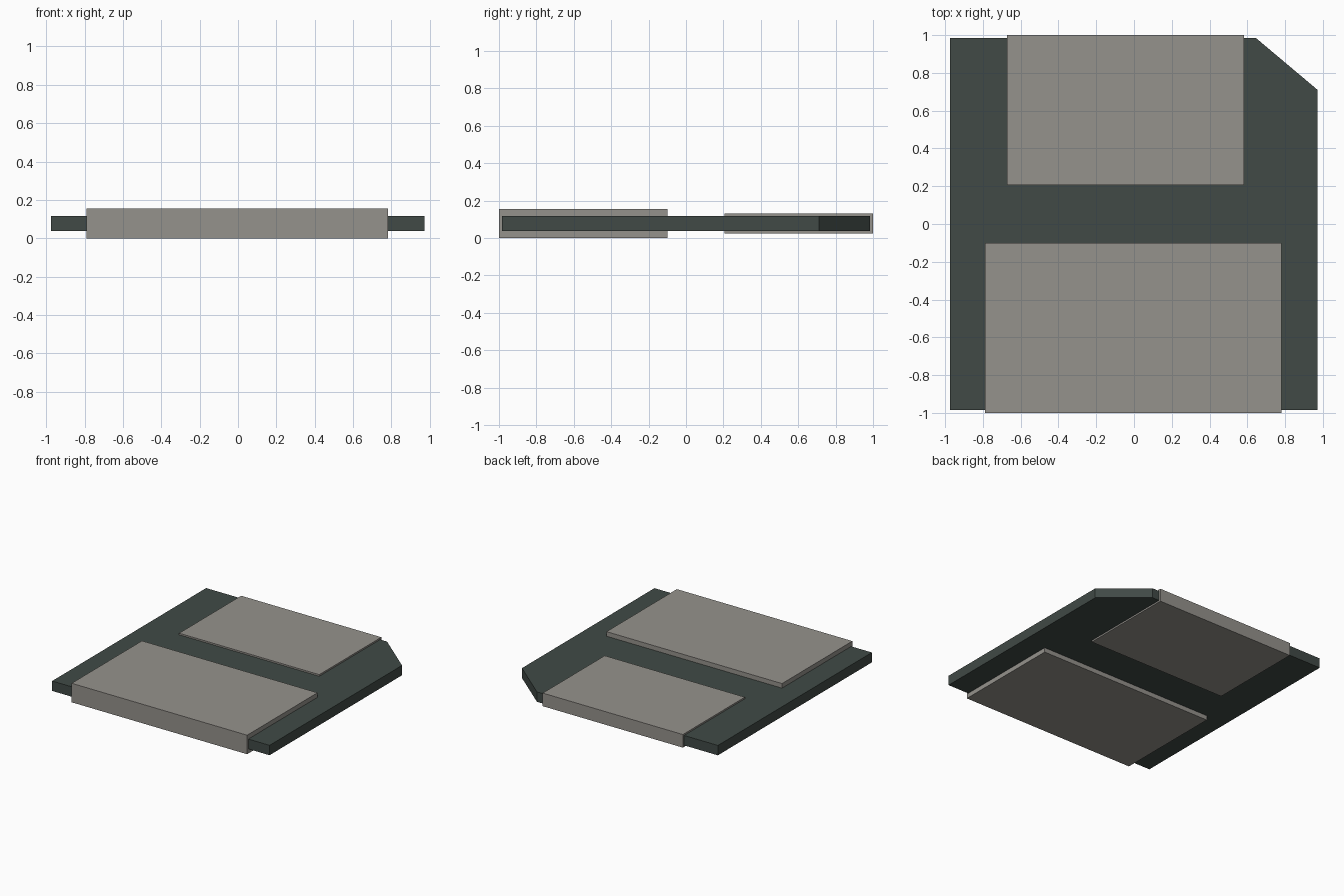
import bpy
import bmesh

cube = bpy.data.objects.get("Cube")
if cube:
    bpy.data.objects.remove(cube, do_unlink=True)


def material(name, rgb):
    mat = bpy.data.materials.new(name)
    mat.use_nodes = True
    colour = (*rgb, 1.0)
    mat.diffuse_color = colour
    mat.node_tree.nodes["Principled BSDF"].inputs["Base Color"].default_value = colour
    return mat


def slab(name, outline, bottom, top, mat):
    """Extrude a flat counter-clockwise outline between two heights."""
    bm = bmesh.new()
    face = bm.faces.new([bm.verts.new((x, y, bottom)) for x, y in outline])
    result = bmesh.ops.extrude_face_region(bm, geom=[face], use_keep_orig=True)
    verts = [v for v in result["geom"] if isinstance(v, bmesh.types.BMVert)]
    bmesh.ops.translate(bm, verts=verts, vec=(0, 0, top - bottom))
    bmesh.ops.recalc_face_normals(bm, faces=bm.faces)
    mesh = bpy.data.meshes.new(name)
    bm.to_mesh(mesh)
    bm.free()
    mesh.materials.append(mat)
    obj = bpy.data.objects.new(name, mesh)
    bpy.context.collection.objects.link(obj)
    return obj


def rectangle(x0, x1, y0, y1):
    return [(x0, y0), (x1, y0), (x1, y1), (x0, y1)]


dark = material("dark green grey", (0.052, 0.068, 0.061))
grey = material("warm light grey", (0.30, 0.288, 0.262))

# Disk casing with one clipped corner
casing = [(-0.975, -0.985), (0.972, -0.985), (0.972, 0.71),
          (0.645, 0.985), (-0.975, 0.985)]
slab("disk_casing", casing, 0.037, 0.117, dark)

# Label wrapped around the front edge
slab("label", rectangle(-0.79, 0.782, -1.0, -0.10), 0.0, 0.154, grey)

# Sliding shutter wrapped around the back edge
slab("shutter", rectangle(-0.672, 0.583, 0.207, 1.0), 0.024, 0.13, grey)
